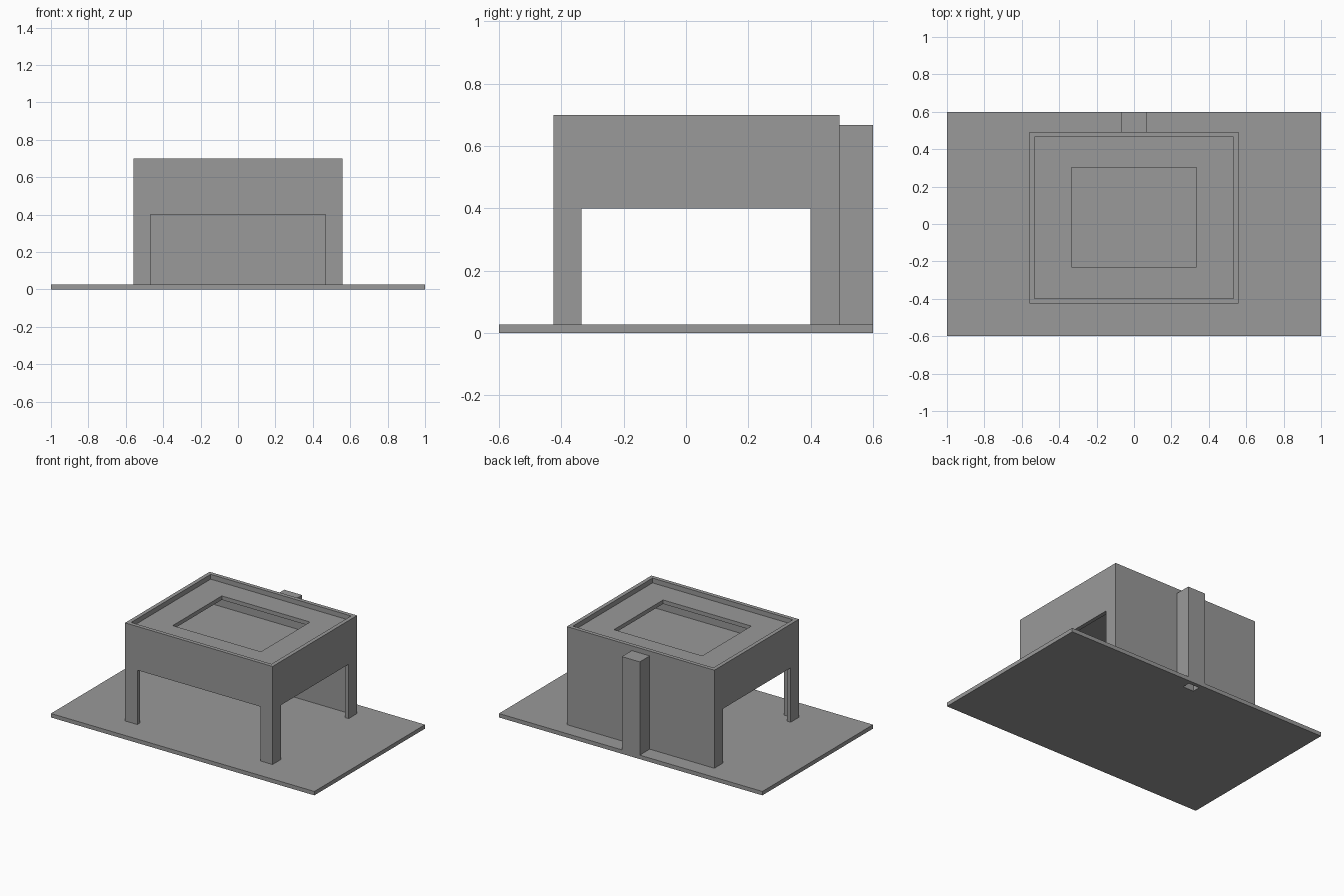
import bpy, bmesh
from mathutils import Vector

if "Cube" in bpy.data.objects:
    bpy.data.objects.remove(bpy.data.objects["Cube"])

T = 0.027  # general wall / slab thickness

# Dark grey for every part
grey = bpy.data.materials.new("dark_grey")
grey.diffuse_color = (0.32, 0.32, 0.32, 1)
grey.use_nodes = True
grey.node_tree.nodes["Principled BSDF"].inputs["Base Color"].default_value = grey.diffuse_color


def box(name, x, y, z):
    """Axis-aligned box from (min, max) ranges."""
    bm = bmesh.new()
    bmesh.ops.create_cube(bm, size=1.0)
    for v in bm.verts:
        v.co = Vector([r[0] + (c + 0.5) * (r[1] - r[0]) for c, r in zip(v.co, (x, y, z))])
    me = bpy.data.meshes.new(name)
    bm.to_mesh(me)
    bm.free()
    me.materials.append(grey)
    ob = bpy.data.objects.new(name, me)
    bpy.context.collection.objects.link(ob)
    return ob


def cut(target, x, y, z):
    """Subtract a box from the target and discard the cutter."""
    cutter = box("cutter", x, y, z)
    cutter.hide_render = True
    mod = target.modifiers.new("cut", 'BOOLEAN')
    mod.operation = 'DIFFERENCE'
    mod.solver = 'EXACT'
    mod.object = cutter
    bpy.context.view_layer.update()
    bpy.context.view_layer.objects.active = target
    bpy.ops.object.modifier_apply(modifier=mod.name)
    bpy.data.objects.remove(cutter)


# Ground plate
plate = box("base_plate", (-1, 1), (-0.6, 0.6), (0, T))

# Building: solid block hollowed into thin walls
X, Y0, Y1 = 0.56, -0.425, 0.492
inner_x, inner_y = (-X + T, X - T), (Y0 + T, Y1 - T)
house = box("building_shell", (-X, X), (Y0, Y1), (T, 0.7))
cut(house, inner_x, inner_y, (0.667, 0.8))      # recess inside the parapet
cut(house, inner_x, inner_y, (0.50, 0.64))      # upper room
cut(house, inner_x, inner_y, (-0.1, 0.473))     # open lower room
cut(house, (-0.335, 0.335), (-0.23, 0.303), (0.6, 0.75))   # roof opening
cut(house, (-0.467, 0.467), (-0.6, 0.0), (-0.1, 0.40))     # front opening
cut(house, (-0.8, 0.8), (-0.335, 0.40), (-0.1, 0.40))      # side openings

# Chimney, hollow and open through the plate
flue_x, flue_y = (-0.042, 0.04), (Y1 + T, 0.6 - T)
chimney = box("chimney", (-0.069, 0.067), (Y1, 0.6), (T, 0.667))
cut(chimney, flue_x, flue_y, (-0.1, 0.64))
cut(plate, flue_x, flue_y, (-0.1, 0.1))
